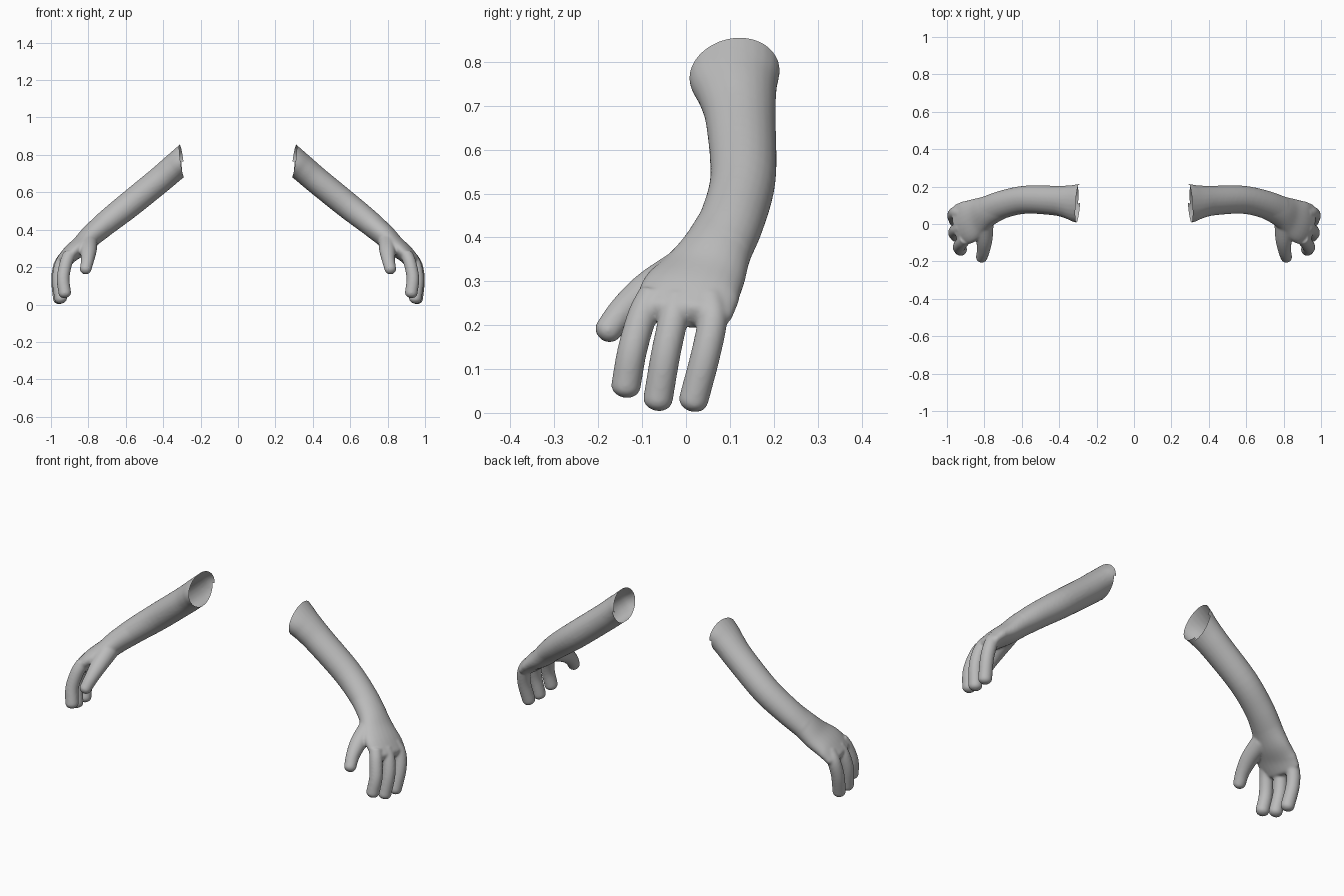
import bpy, bmesh, math
from mathutils import Vector

cube = bpy.data.objects.get("Cube")
if cube:
    bpy.data.objects.remove(cube)

skin = bpy.data.materials.new("plain_grey")
skin.use_nodes = True
GREY = (0.5, 0.5, 0.5, 1)
skin.diffuse_color = GREY
skin.node_tree.nodes["Principled BSDF"].inputs["Base Color"].default_value = GREY

SEGMENTS = 24
STEPS = 5


def spline(rows):
    """Smooth curve through rows of (x, y, z, half width, half thickness)."""
    rows = [Vector(r) for r in rows]
    pts = [rows[0] * 2 - rows[1]] + rows + [rows[-1] * 2 - rows[-2]]
    out = []
    for a, b, c, d in zip(pts, pts[1:], pts[2:], pts[3:]):
        for i in range(STEPS):
            t = i / STEPS
            out.append(b + (c - a) * (t / 2) + (a * 2 - b * 5 + c * 4 - d) * (t * t / 2)
                       + (b * 3 - a - c * 3 + d) * (t ** 3 / 2))
    return out + [rows[-1]]


def limb(bm, rows, side, tip):
    """Elliptical tube along a path, closed by a rounded tip."""
    path = spline(rows)
    rings = []
    for i, p in enumerate(path):
        tangent = (path[min(i + 1, len(path) - 1)] - path[max(i - 1, 0)]).to_3d().normalized()
        rings.append((p.to_3d(), tangent, p[3], p[4]))
    centre, tangent, a, b = rings[-1]
    for k in range(1, 6):
        ang = k * math.pi / 11
        rings.append((centre + tangent * tip * math.sin(ang), tangent,
                      a * math.cos(ang), b * math.cos(ang)))
    loops = []
    for centre, tangent, a, b in rings:
        u = Vector(side)
        u = (u - tangent * u.dot(tangent)).normalized()
        v = tangent.cross(u)
        loops.append([bm.verts.new(centre + u * a * math.cos(q) + v * b * math.sin(q))
                      for q in (2 * math.pi * j / SEGMENTS for j in range(SEGMENTS))])
    for lo, hi in zip(loops, loops[1:]):
        for j in range(SEGMENTS):
            k = (j + 1) % SEGMENTS
            bm.faces.new((lo[j], lo[k], hi[k], hi[j]))
    bm.faces.new(reversed(loops[0]))
    bm.faces.new(loops[-1])


bm = bmesh.new()

# Arm running into the palm
limb(bm, [(.24, .11, .82, .105, .074), (.30, .11, .767, .104, .074),
          (.35, .117, .725, .090, .073), (.42, .125, .665, .080, .072),
          (.58, .13, .535, .075, .071), (.70, .105, .44, .075, .066),
          (.78, .072, .372, .080, .060)],
     (.1, 1, 0), .03)
limb(bm, [(.70, .105, .44, .073, .062), (.78, .07, .372, .082, .060),
          (.835, .04, .318, .100, .054), (.89, .01, .275, .116, .047),
          (.935, -.002, .228, .110, .040)],
     (.2, .95, -.15), .025)

# Thumb
limb(bm, [(.80, .01, .335, .050, .050), (.80, -.08, .285, .044, .042),
          (.805, -.14, .235, .035, .035), (.815, -.178, .188, .031, .031)],
     (1, 0, 0), .026)

# Three fingers
FINGERS = [
    [(.90, -.075, .27), (.92, -.10, .22), (.935, -.123, .14), (.926, -.137, .06)],
    [(.92, -.02, .26), (.948, -.03, .21), (.960, -.047, .13), (.948, -.064, .03)],
    [(.92, .055, .26), (.953, .060, .21), (.965, .044, .13), (.955, .017, .028)],
]
for joints in FINGERS:
    limb(bm, [(*p, .034, .034) for p in joints], (.1, 1, 0), .026)

bmesh.ops.recalc_face_normals(bm, faces=bm.faces)
mesh = bpy.data.meshes.new("rough_arm")
bm.to_mesh(mesh)
bm.free()

# Fuse the parts into one skin and soften the joins
rough = bpy.data.objects.new("rough_arm", mesh)
bpy.context.scene.collection.objects.link(rough)
fuse = rough.modifiers.new("fuse", 'REMESH')
fuse.mode = 'VOXEL'
fuse.voxel_size = .005
soften = rough.modifiers.new("soften", 'SMOOTH')
soften.factor = .5
soften.iterations = 14
bpy.context.view_layer.update()
final = bpy.data.meshes.new_from_object(
    rough.evaluated_get(bpy.context.evaluated_depsgraph_get()))
bpy.data.objects.remove(rough)

# Cut the open upper end, with a small step in the rear lower rim
bm = bmesh.new()
bm.from_mesh(final)


def cut(point, normal, clear):
    bmesh.ops.bisect_plane(bm, geom=bm.verts[:] + bm.edges[:] + bm.faces[:],
                           plane_co=point, plane_no=normal, clear_inner=clear)


rim = Vector((.30, .11, .765))
rim_normal = Vector((1, .08, -.14))
step = rim + Vector((.012, 0, 0))
cut(rim, rim_normal, True)
cut(step, rim_normal, False)
cut(rim, (0, 0, 1), False)
trim = []
for f in bm.faces:
    c = f.calc_center_median()
    if (c - step).dot(rim_normal) < 0 and c.z < rim.z and c.y > rim.y:
        trim.append(f)
bmesh.ops.delete(bm, geom=trim, context='FACES')
for f in bm.faces:
    f.smooth = True
bm.to_mesh(final)

# Mirrored copy for the other side
other = bpy.data.meshes.new("right_arm")
bmesh.ops.scale(bm, vec=(-1, 1, 1), verts=bm.verts)
bmesh.ops.reverse_faces(bm, faces=bm.faces)
bm.to_mesh(other)
bm.free()

for name, data in (("left_arm", final), ("right_arm", other)):
    data.materials.clear()
    data.materials.append(skin)
    bpy.context.scene.collection.objects.link(bpy.data.objects.new(name, data))
